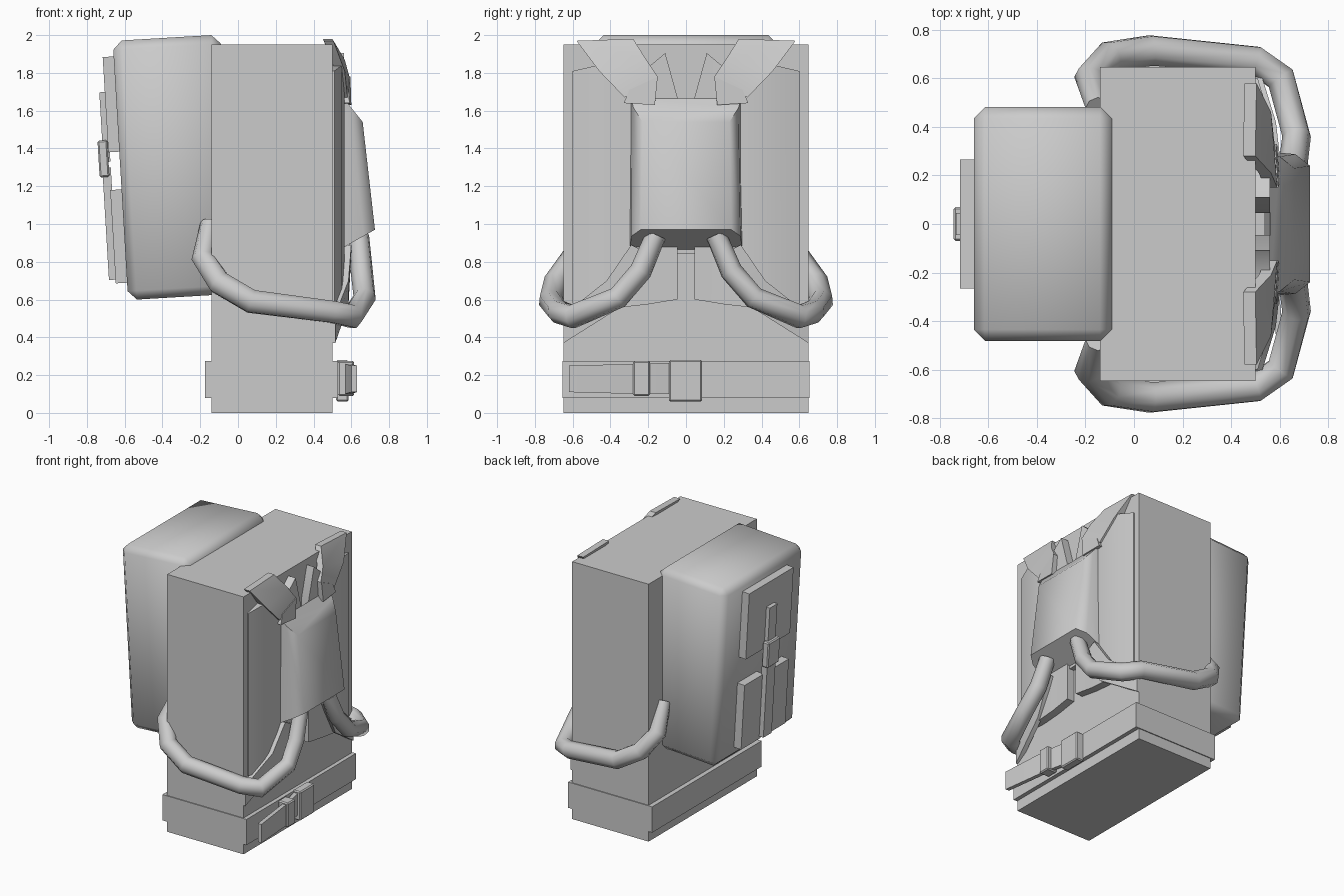
import bpy, bmesh, math
from mathutils import Matrix, Vector

if "Cube" in bpy.data.objects:
    bpy.data.objects.remove(bpy.data.objects["Cube"])


def finish(name, bm, smooth=None):
    bmesh.ops.recalc_face_normals(bm, faces=bm.faces[:])
    me = bpy.data.meshes.new(name)
    bm.to_mesh(me)
    bm.free()
    ob = bpy.data.objects.new(name, me)
    bpy.context.collection.objects.link(ob)
    if smooth:
        bpy.ops.object.select_all(action='DESELECT')
        ob.select_set(True)
        bpy.context.view_layer.objects.active = ob
        bpy.ops.object.shade_smooth_by_angle(angle=math.radians(smooth))
    return ob


def box(name, x, y, z, bevel=0, matrix=None, smooth=None):
    bm = bmesh.new()
    bmesh.ops.create_cube(bm, size=1)
    for v in bm.verts:
        v.co = [(a + b) / 2 + c * (b - a) for (a, b), c in zip((x, y, z), v.co)]
    if bevel:
        bmesh.ops.bevel(bm, geom=bm.edges[:], offset=bevel, segments=1, affect='EDGES')
    if matrix:
        bm.transform(matrix)
    return finish(name, bm, smooth)


def slab(name, rows, thick, side=1, smooth=40):
    """Band through pairs of points, given thickness towards -x."""
    bm = bmesh.new()
    rings = []
    for a, b in rows:
        pts = [Vector((p[0], p[1] * side, p[2])) for p in (a, b)]
        back = [p - Vector((thick, 0, 0)) for p in reversed(pts)]
        rings.append([bm.verts.new(p) for p in pts + back])
    for r, s in zip(rings, rings[1:]):
        for i in range(4):
            j = (i + 1) % 4
            bm.faces.new((r[i], r[j], s[j], s[i]))
    bm.faces.new(rings[0])
    bm.faces.new(rings[-1])
    return finish(name, bm, smooth)


# torso block and waist belt
box("torso", (-0.14, 0.5), (-0.648, 0.648), (0, 1.95))
box("belt", (-0.175, 0.53), (-0.655, 0.655), (0.08, 0.275))

# belt buckle, loop and loose strap end
box("belt_buckle", (0.52, 0.585), (-0.09, 0.085), (0.06, 0.28), 0.008)
box("belt_loop", (0.53, 0.615), (-0.28, -0.19), (0.09, 0.275), 0.008)
slab("belt_strap", [((0.56, -0.08, 0.10), (0.56, -0.08, 0.265)),
                    ((0.595, -0.25, 0.10), (0.595, -0.25, 0.26)),
                    ((0.63, -0.62, 0.11), (0.63, -0.62, 0.25))], 0.03)

# backpack, leaning slightly back
tilt = Matrix.Translation((-0.338, 0, 1.30)) @ Matrix.Rotation(math.radians(-3.4), 4, 'Y')
box("backpack", (-0.285, 0.285), (-0.482, 0.482), (-0.687, 0.687), 0.047, tilt, 60)
box("upper_back_panel", (-0.343, -0.28), (-0.265, 0.265), (0.10, 0.605), 0, tilt)
for s, tag in ((1, "left"), (-1, "right")):
    y = sorted((0.035 * s, 0.265 * s))
    box("lower_back_panel_" + tag, (-0.345, -0.28), y, (-0.595, -0.10), 0, tilt)
box("upper_back_strap", (-0.372, -0.335), (-0.045, 0.045), (0.05, 0.42), 0, tilt)
box("lower_back_strap", (-0.38, -0.335), (-0.05, 0.05), (-0.575, 0.02), 0, tilt)
box("back_buckle", (-0.397, -0.345), (-0.07, 0.07), (-0.03, 0.165), 0.008, tilt)

# chest pack: plan outlines lofted from bottom to top, with a sloping front
bm = bmesh.new()
rings = []
for xb, xf, zb, zf, w in ((0.53, 0.725, 0.86, 0.97, 0.30), (0.56, 0.66, 1.665, 1.54, 0.29)):
    plan = [(xb, w), (xf - 0.06, w - 0.012), (xf, w - 0.06)]
    plan += [(x, -y) for x, y in reversed(plan)]
    rings.append([bm.verts.new((x, y, zb + (zf - zb) * (x - xb) / (xf - xb))) for x, y in plan])
for i in range(6):
    j = (i + 1) % 6
    bm.faces.new((rings[0][i], rings[0][j], rings[1][j], rings[1][i]))
for r in rings:
    bm.faces.new(r)
finish("chest_pack", bm, 55)

# small tab joining the vest halves
box("vest_tab", (0.5, 0.54), (-0.06, 0.06), (0.845, 1.6))

for s, tag in ((1, "left"), (-1, "right")):
    # vest half as columns: x, y, low z, high z
    cols = [(0.56, 0.045, 0.60, 1.67), (0.56, 0.11, 0.59, 1.905), (0.56, 0.20, 0.575, 1.83),
            (0.565, 0.33, 0.56, 1.82), (0.55, 0.47, 0.57, 1.84), (0.51, 0.6, 0.58, 1.81)]
    slab("vest_" + tag, [((x, y, a), (x, y, b)) for x, y, a, b in cols], 0.06, s)

    # shoulder strap and its lower end
    slab("shoulder_strap_" + tag, [((0.505, 0.58, 1.97), (0.50, 0.28, 1.98)),
                                   ((0.565, 0.46, 1.81), (0.565, 0.21, 1.87)),
                                   ((0.58, 0.325, 1.67), (0.59, 0.15, 1.78))], 0.05, s)
    slab("shoulder_strap_end_" + tag, [((0.585, 0.30, 1.71), (0.595, 0.15, 1.78)),
                                       ((0.59, 0.33, 1.64), (0.60, 0.165, 1.63))], 0.05, s)

    # lower strap from chest pack to the waist side
    slab("lower_strap_" + tag, [((0.60, 0.29, 0.89), (0.60, 0.19, 0.84)),
                                ((0.585, 0.42, 0.70), (0.585, 0.33, 0.57)),
                                ((0.515, 0.648, 0.52), (0.515, 0.648, 0.37))], 0.035, s)

    # air hose sweeping from chest pack round to backpack
    path = [(0.64, 0.16, 0.94), (0.655, 0.24, 0.75), (0.67, 0.36, 0.61), (0.605, 0.60, 0.51),
            (0.50, 0.675, 0.535), (0.07, 0.715, 0.59), (-0.10, 0.69, 0.69),
            (-0.185, 0.60, 0.82), (-0.15, 0.48, 1.0)]
    radii = [0.055, 0.06, 0.06, 0.065, 0.062, 0.066, 0.066, 0.062, 0.05]
    cu = bpy.data.curves.new("hose_" + tag, 'CURVE')
    cu.dimensions = '3D'
    cu.bevel_depth = 1
    cu.bevel_resolution = 2
    cu.use_fill_caps = True
    sp = cu.splines.new('POLY')
    sp.points.add(len(path) - 1)
    for p, (x, y, z), r in zip(sp.points, path, radii):
        p.co = (x, y * s, z, 1)
        p.radius = r
    tmp = bpy.data.objects.new("hose_path", cu)
    bm = bmesh.new()
    bm.from_mesh(tmp.to_mesh())
    bmesh.ops.remove_doubles(bm, verts=bm.verts[:], dist=0.0005)
    tmp.to_mesh_clear()
    bpy.data.objects.remove(tmp)
    finish("hose_" + tag, bm, 60)
